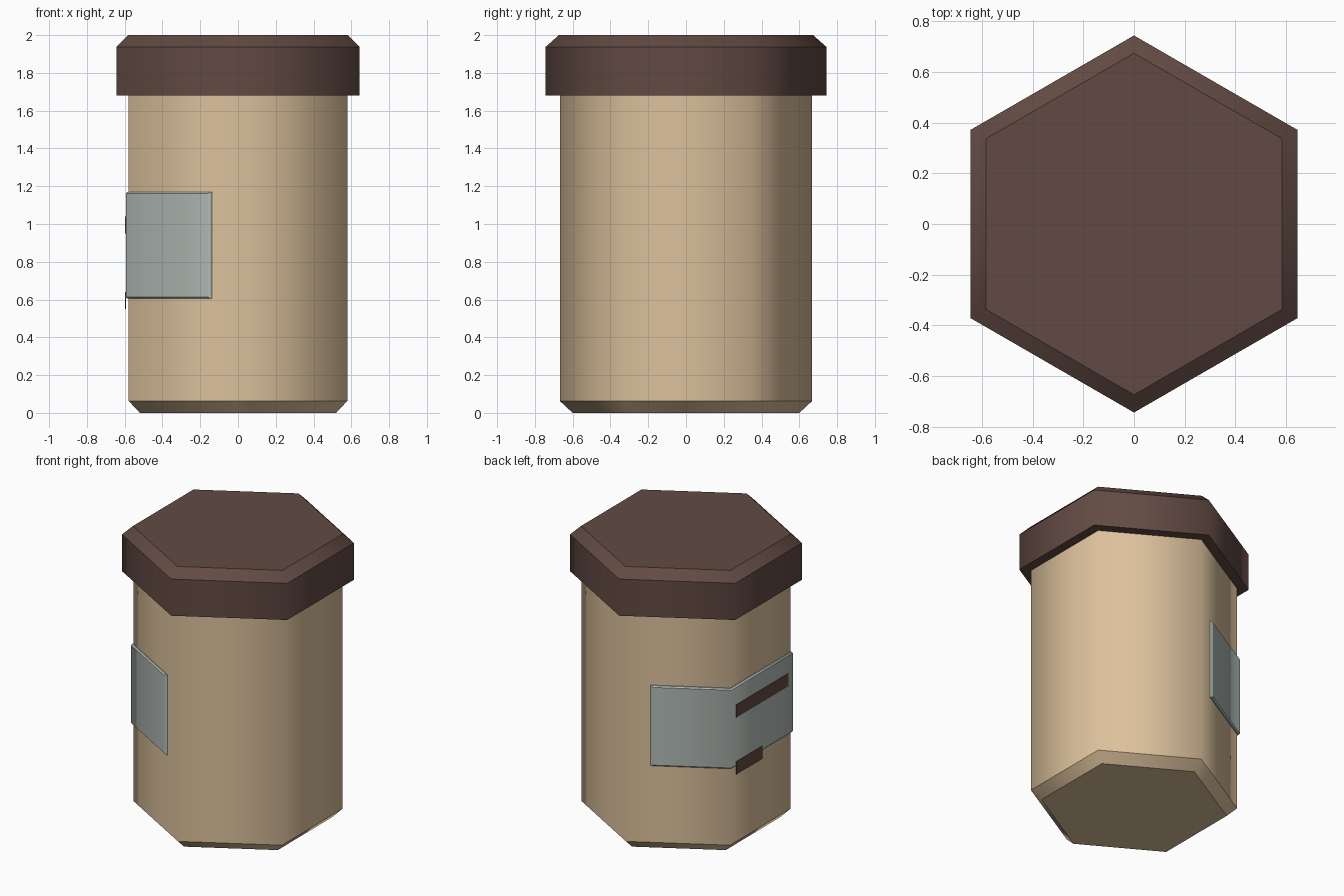
import bpy, bmesh, math

if "Cube" in bpy.data.objects:
    bpy.data.objects.remove(bpy.data.objects["Cube"])

def srgb(*c):
    return [((v / 255 + 0.055) / 1.055) ** 2.4 for v in c] + [1.0]

def material(name, *rgb):
    m = bpy.data.materials.new(name)
    m.diffuse_color = srgb(*rgb)
    m.use_nodes = True
    m.node_tree.nodes["Principled BSDF"].inputs["Base Color"].default_value = m.diffuse_color
    return m

TAN = material("tan", 220, 193, 156)
BROWN = material("dark brown", 98, 74, 67)
GREY = material("label grey", 180, 189, 184)

def finish(bm, name, mat, sharp):
    """Make an object; edges for which sharp(edge) is true stay crisp."""
    bmesh.ops.recalc_face_normals(bm, faces=bm.faces)
    for f in bm.faces:
        f.smooth = True
    for e in bm.edges:
        e.smooth = not sharp(e)
    me = bpy.data.meshes.new(name)
    bm.to_mesh(me)
    bm.free()
    me.materials.append(mat)
    ob = bpy.data.objects.new(name, me)
    bpy.context.collection.objects.link(ob)
    return ob

def horizontal(e):
    return abs(e.verts[0].co.z - e.verts[1].co.z) < 1e-4

def hex_solid(name, profile, mat):
    """Six-sided solid with corners on +-y, from (radius, z) rings."""
    bm = bmesh.new()
    rings = []
    for r, z in profile:
        rings.append([bm.verts.new((r * math.sin(k * math.pi / 3),
                                    r * math.cos(k * math.pi / 3), z)) for k in range(6)])
    for a, b in zip(rings, rings[1:]):
        for k in range(6):
            j = (k + 1) % 6
            bm.faces.new((a[k], a[j], b[j], b[k]))
    bm.faces.new(rings[0])
    bm.faces.new(rings[-1])
    return finish(bm, name, mat, horizontal)

# Jar body with chamfered foot, and lid with chamfered top
hex_solid("body", [(0.60, 0), (0.668, 0.063), (0.668, 1.72)], TAN)
hex_solid("lid", [(0.743, 1.68), (0.743, 1.938), (0.673, 2.0)], BROWN)

# Label wrapped round the left face and partly onto its two neighbours
def label_loop(bm, a, inset):
    h, ln = a / math.sqrt(3), 0.51 - inset
    dx, dy = ln * math.cos(math.pi / 6), ln * 0.5
    path = [(-a + dx, h + dy), (-a, h), (-a, -h), (-a + dx, -h - dy)]
    return [[bm.verts.new((x, y, z)) for x, y in path]
            for z in (0.605 + inset, 1.17 - inset)]

bm = bmesh.new()
loops = [label_loop(bm, 0.572, 0), label_loop(bm, 0.586, 0), label_loop(bm, 0.594, 0.009)]
for lo, hi in (loops[0], loops[-1]):
    for k in range(3):
        bm.faces.new((lo[k], lo[k + 1], hi[k + 1], hi[k]))
for (l0, h0), (l1, h1) in zip(loops, loops[1:]):
    a, b = l0 + h0[::-1], l1 + h1[::-1]
    for k in range(8):
        j = (k + 1) % 8
        bm.faces.new((a[k], a[j], b[j], b[k]))
def label_sharp(e):
    return e.calc_face_angle(0) > 0.5 and (horizontal(e) or abs(e.verts[0].co.y) > 0.45)
finish(bm, "label", GREY, label_sharp)

# Two dark bars on the left side of the label
def bar(name, y0, y1, z0, z1):
    bm = bmesh.new()
    bmesh.ops.create_cube(bm, size=1)
    bmesh.ops.scale(bm, verts=bm.verts, vec=(0.005, y1 - y0, z1 - z0))
    bmesh.ops.translate(bm, verts=bm.verts, vec=(-0.5945, (y0 + y1) / 2, (z0 + z1) / 2))
    finish(bm, name, BROWN, lambda e: True)

bar("upper_label_bar", -0.29, 0.29, 0.95, 1.04)
bar("lower_label_bar", 0.0, 0.29, 0.55, 0.64)
